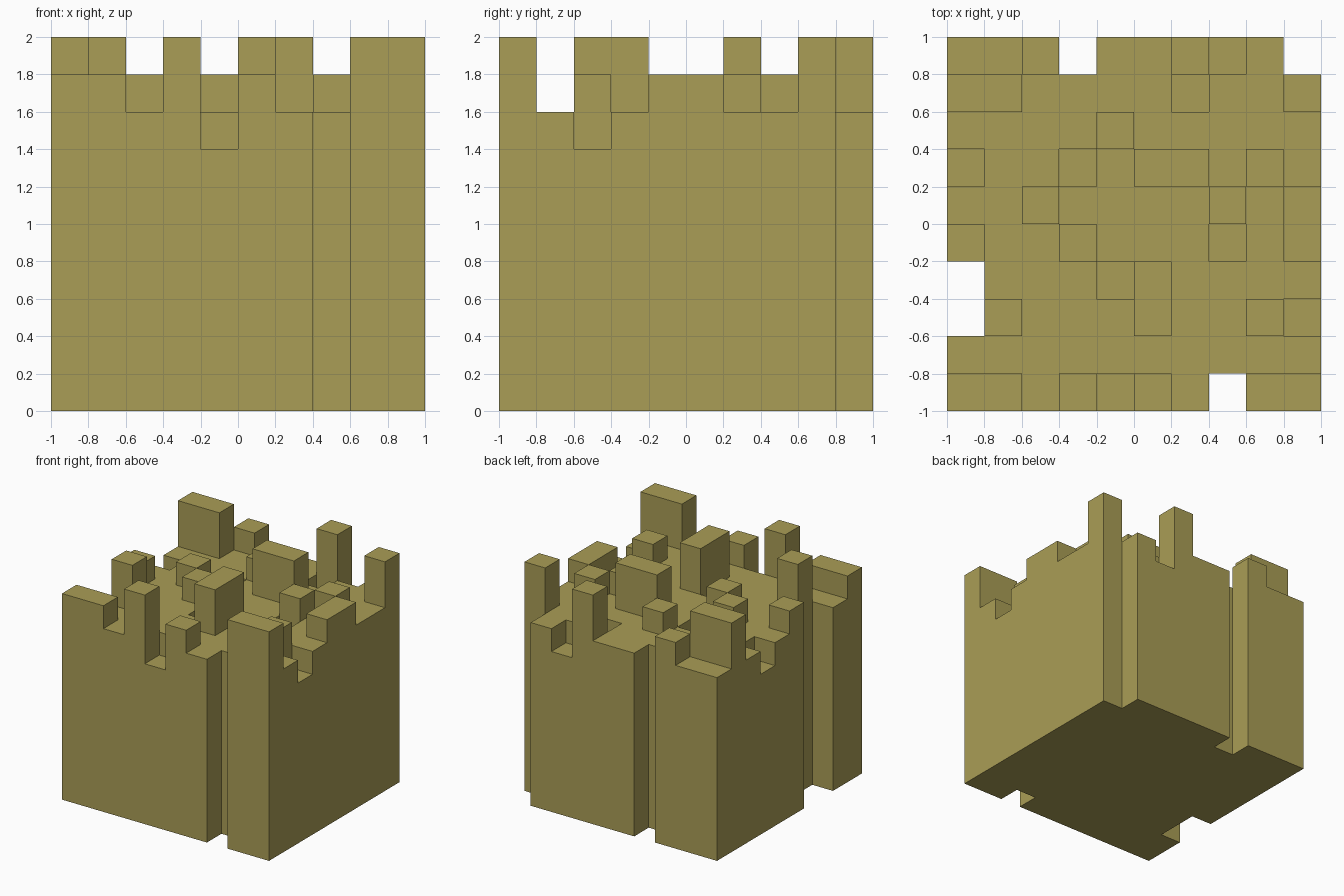
import bpy
import bmesh

cube = bpy.data.objects.get("Cube")
if cube:
    bpy.data.objects.remove(cube, do_unlink=True)

# Heights of the tiers; tier 0 is an empty cell
LEVELS = [0.0, 1.4, 1.6, 1.8, 2.0]
CELL = 0.2

# Tier of each cell, back row first, each row running from -x to +x
PLAN = [
    "2230224120",
    "4422221224",
    "2222322222",
    "1221244232",
    "2232222323",
    "3223222123",
    "0222142222",
    "0422242231",
    "2222222222",
    "3324132044",
]
GRID = [[int(c) for c in row] for row in reversed(PLAN)]
N = len(GRID)


def tier(i, j):
    return GRID[j][i] if 0 <= i < N and 0 <= j < N else 0


# Single ochre material
ochre = bpy.data.materials.new("ochre")
ochre.use_nodes = True
colour = (0.40, 0.34, 0.093, 1.0)
ochre.diffuse_color = colour
bsdf = next(n for n in ochre.node_tree.nodes if n.type == 'BSDF_PRINCIPLED')
bsdf.inputs["Base Color"].default_value = colour

bm = bmesh.new()
verts = {}


def vert(i, j, k):
    """Shared vertex at grid corner (i, j) and tier k."""
    if (i, j, k) not in verts:
        verts[i, j, k] = bm.verts.new((i * CELL - 1, j * CELL - 1, LEVELS[k]))
    return verts[i, j, k]


def face(*corners):
    bm.faces.new([vert(*c) for c in corners])


# Each side: neighbour offset and the two wall corners, seen from outside
SIDES = [
    ((0, -1), (0, 0), (1, 0)),
    ((1, 0), (1, 0), (1, 1)),
    ((0, 1), (1, 1), (0, 1)),
    ((-1, 0), (0, 1), (0, 0)),
]

for j in range(N):
    for i in range(N):
        t = tier(i, j)
        if t == 0:
            continue
        # Top and underside of the column
        face((i, j, t), (i + 1, j, t), (i + 1, j + 1, t), (i, j + 1, t))
        face((i, j, 0), (i, j + 1, 0), (i + 1, j + 1, 0), (i + 1, j, 0))
        # Exposed walls above each lower neighbour
        for (di, dj), (ax, ay), (bx, by) in SIDES:
            for k in range(tier(i + di, j + dj), t):
                face((i + ax, j + ay, k), (i + bx, j + by, k),
                     (i + bx, j + by, k + 1), (i + ax, j + ay, k + 1))

mesh = bpy.data.meshes.new("stepped_block")
bm.to_mesh(mesh)
bm.free()
mesh.materials.append(ochre)
block = bpy.data.objects.new("stepped_block", mesh)
bpy.context.collection.objects.link(block)
